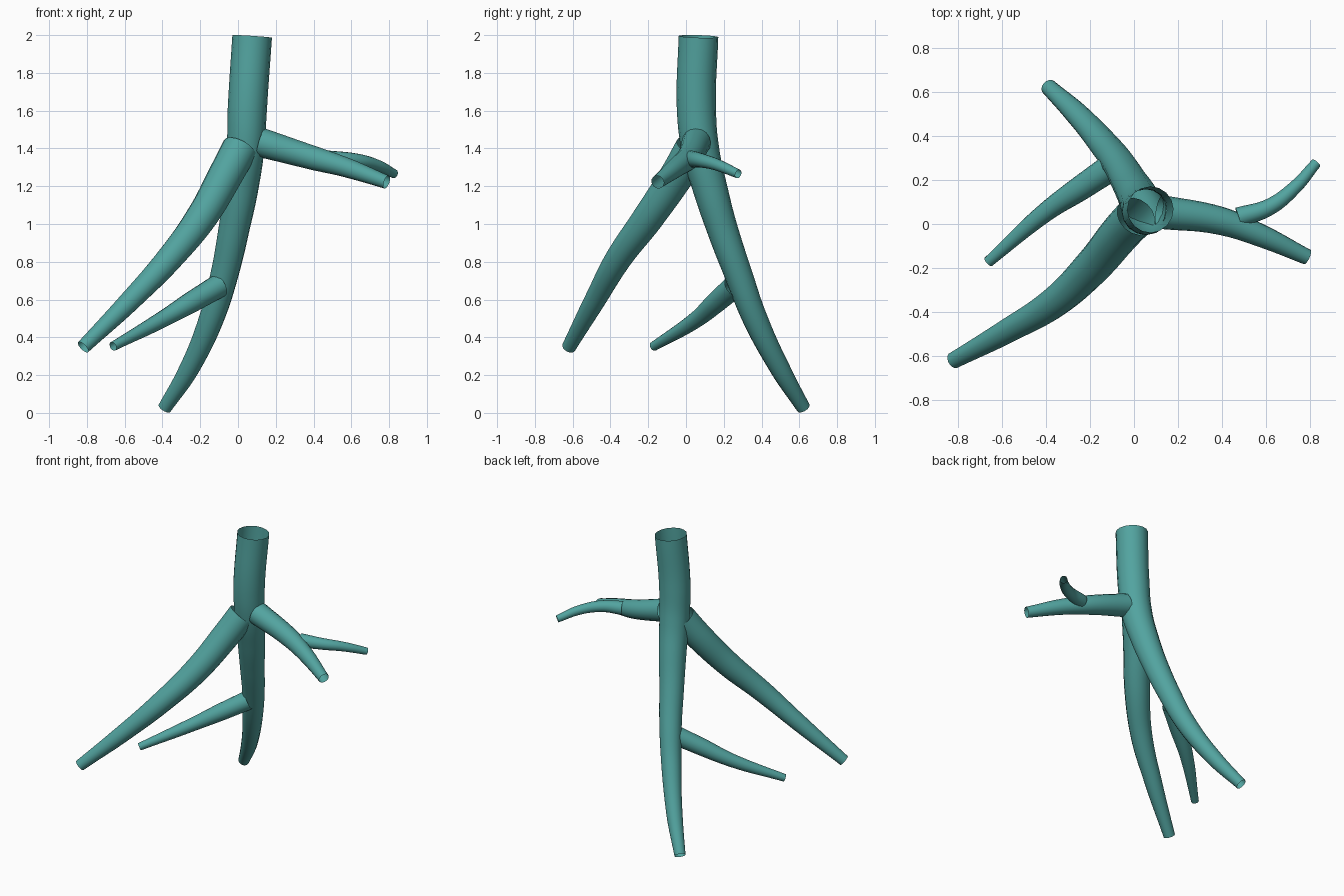
import bpy

teal = bpy.data.materials.new("teal")
teal.diffuse_color = (0.085, 0.37, 0.35, 1)


def tube(name, points):
    """Open, tapered smooth tube through (x, y, z, radius) points."""
    curve = bpy.data.curves.new(name, 'CURVE')
    curve.dimensions = '3D'
    curve.bevel_depth = 1.0
    curve.bevel_resolution = 6
    curve.resolution_u = 8
    curve.use_fill_caps = False
    spline = curve.splines.new('BEZIER')
    spline.bezier_points.add(len(points) - 1)
    for p, (x, y, z, r) in zip(spline.bezier_points, points):
        p.co = (x, y, z)
        p.radius = r
        p.handle_left_type = p.handle_right_type = 'AUTO'
    obj = bpy.data.objects.new(name, curve)
    bpy.context.collection.objects.link(obj)
    curve.materials.append(teal)
    bpy.ops.object.select_all(action='DESELECT')
    obj.select_set(True)
    bpy.context.view_layer.objects.active = obj
    bpy.ops.object.convert(target='MESH')
    bpy.ops.object.shade_smooth()
    return obj


# Main vessel, from the wide open top to the lowest tip
tube("main_trunk", [
    (0.075, 0.066, 1.993, 0.105), (0.05, 0.055, 1.62, 0.104),
    (0.04, 0.075, 1.4, 0.10), (0.015, 0.13, 1.18, 0.091),
    (-0.02, 0.19, 0.98, 0.082), (-0.07, 0.275, 0.74, 0.074),
    (-0.14, 0.365, 0.5, 0.066), (-0.26, 0.5, 0.23, 0.053),
    (-0.388, 0.622, 0.026, 0.037)])

# Long branch to the front left
tube("front_left_branch", [
    (0.01, 0.035, 1.40, 0.095), (-0.06, -0.04, 1.27, 0.092),
    (-0.19, -0.195, 1.04, 0.084), (-0.36, -0.355, 0.82, 0.071),
    (-0.565, -0.48, 0.60, 0.057), (-0.82, -0.62, 0.348, 0.038)])

# Branch to the right and its side twig
tube("right_branch", [
    (0.12, 0.055, 1.432, 0.077), (0.39, 0.015, 1.352, 0.064),
    (0.57, -0.05, 1.30, 0.052), (0.787, -0.15, 1.222, 0.036)])
tube("right_twig", [
    (0.475, 0.03, 1.343, 0.046), (0.615, 0.077, 1.337, 0.038),
    (0.73, 0.165, 1.313, 0.031), (0.828, 0.277, 1.265, 0.024)])

# Low twig growing from the main vessel
tube("low_twig", [
    (-0.10, 0.26, 0.673, 0.063), (-0.24, 0.165, 0.59, 0.057),
    (-0.40, 0.055, 0.495, 0.044), (-0.662, -0.172, 0.352, 0.025)])
